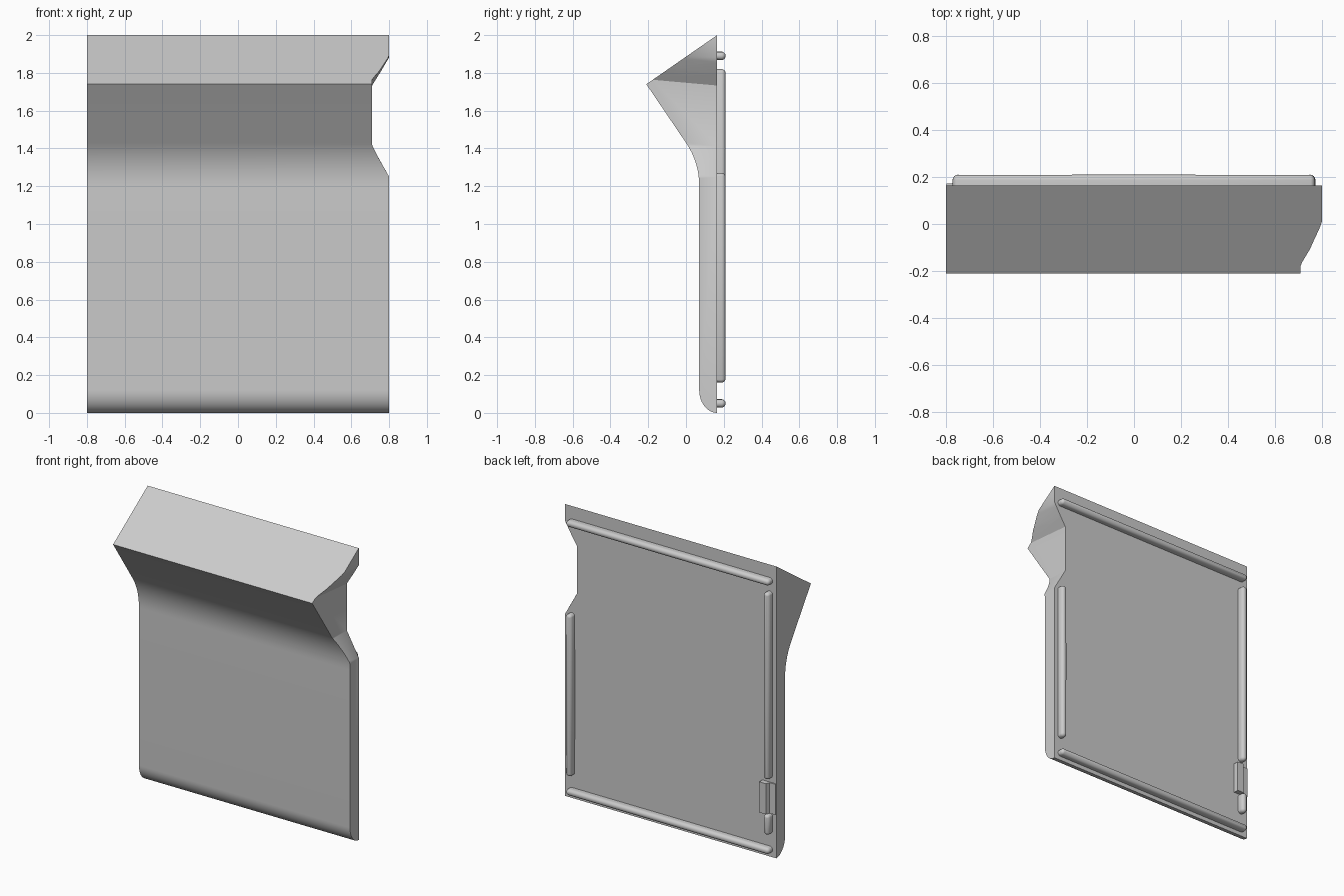
import bpy, bmesh, math
from mathutils import Vector

if "Cube" in bpy.data.objects:
    bpy.data.objects.remove(bpy.data.objects["Cube"], do_unlink=True)

GREY = (0.6, 0.6, 0.6, 1)
grey = bpy.data.materials.new("light grey")
grey.use_nodes = True
grey.diffuse_color = GREY
grey.node_tree.nodes["Principled BSDF"].inputs["Base Color"].default_value = GREY

BACK = 0.165   # plane of the flat rear face
R = 0.0225     # seal bar radius


def make(name, bm):
    bmesh.ops.recalc_face_normals(bm, faces=bm.faces)
    mesh = bpy.data.meshes.new(name)
    bm.to_mesh(mesh)
    bm.free()
    mesh.materials.append(grey)
    ob = bpy.data.objects.new(name, mesh)
    bpy.context.collection.objects.link(ob)
    return ob


def loft(name, start, end):
    """Solid between two matching outlines."""
    bm = bmesh.new()
    a = [bm.verts.new(p) for p in start]
    b = [bm.verts.new(p) for p in end]
    bm.faces.new(a)
    bm.faces.new(b)
    for i in range(len(a)):
        j = (i + 1) % len(a)
        bm.faces.new((a[i], a[j], b[j], b[i]))
    return make(name, bm)


def smooth(ob, angle=30):
    bpy.ops.object.select_all(action="DESELECT")
    ob.select_set(True)
    bpy.context.view_layer.objects.active = ob
    bpy.ops.object.shade_smooth_by_angle(angle=math.radians(angle))


# Panel side profile: rounded foot, flat front, swept overhang, sloped top
STEPS = 12
profile = []
for i in range(STEPS + 1):
    t = i / STEPS * math.pi / 2
    profile.append((BACK - 0.095 * math.sin(t), 0.12 - 0.12 * math.cos(t)))
p0, p1, p2 = Vector((0.07, 1.2)), Vector((0.07, 1.327)), Vector((0, 1.43))
for i in range(STEPS + 1):
    t = i / STEPS
    profile.append(tuple(p0 * (1 - t) ** 2 + p1 * 2 * t * (1 - t) + p2 * t * t))
profile += [(-0.21, 1.74), (BACK, 2.0)]
panel = loft("panel", [(-0.8, y, z) for y, z in profile],
             [(0.8, y, z) for y, z in profile])

# Finger notch in the left edge, slightly wider toward the front
front = [(0.9, 1.25), (0.8, 1.25), (0.71, 1.43), (0.71, 1.77),
         (0.75, 1.82), (0.785, 1.875), (0.8, 1.91), (0.9, 1.91)]
rear = [(0.9, 1.25), (0.8, 1.25), (0.71, 1.41), (0.71, 1.73),
        (0.75, 1.795), (0.785, 1.855), (0.8, 1.88), (0.9, 1.88)]
cutter = loft("notch_cutter", [(x, -0.25, z) for x, z in front],
              [(x, 0.2, z) for x, z in rear])
cutter.hide_render = True
cut = panel.modifiers.new("notch", "BOOLEAN")
cut.operation, cut.solver, cut.object = "DIFFERENCE", "EXACT", cutter
bpy.context.view_layer.objects.active = panel
bpy.ops.object.modifier_apply(modifier=cut.name)
bpy.data.objects.remove(cutter, do_unlink=True)
smooth(panel)


def bar(name, a, b):
    """Round-ended D-section bar on the rear face between (x, z) tips."""
    half = (Vector((b[0], 0, b[1])) - Vector((a[0], 0, a[1]))) / 2
    mid = Vector(((a[0] + b[0]) / 2, BACK + R, (a[1] + b[1]) / 2))
    axis = half.normalized()
    reach = axis * (half.length - R)
    bm = bmesh.new()
    bmesh.ops.create_uvsphere(bm, u_segments=24, v_segments=12, radius=R)
    for v in bm.verts:
        x, y, z = v.co
        v.co = (x, z, y)
        flat = math.hypot(x, y)
        if z < -1e-5:  # flatten the inner half against the panel
            k = R / flat if flat > 1e-5 else 0
            v.co = (x * k, -R, y * k)
        side = v.co.dot(axis)
        if abs(side) > 1e-5:
            v.co += reach * (1 if side > 0 else -1)
        v.co += mid
    smooth(make(name, bm), 40)


# Seal bars around the rear face
bar("top_bar", (-0.772, 1.89), (0.77, 1.89))
bar("bottom_bar", (-0.772, 0.05), (0.77, 0.05))
bar("left_bar", (0.75, 0.16), (0.75, 1.27))
bar("right_bar", (-0.75, 0.54), (-0.75, 1.82))
bar("short_right_bar", (-0.75, 0.16), (-0.75, 0.3))

# Wedge-shaped catch near the lower right corner
catch = [(-0.695, BACK), (-0.695, 0.2), (-0.745, 0.2), (-0.755, 0.175),
         (-0.798, 0.172), (-0.798, BACK)]
loft("catch", [(x, y, 0.3) for x, y in catch], [(x, y, 0.51) for x, y in catch])
